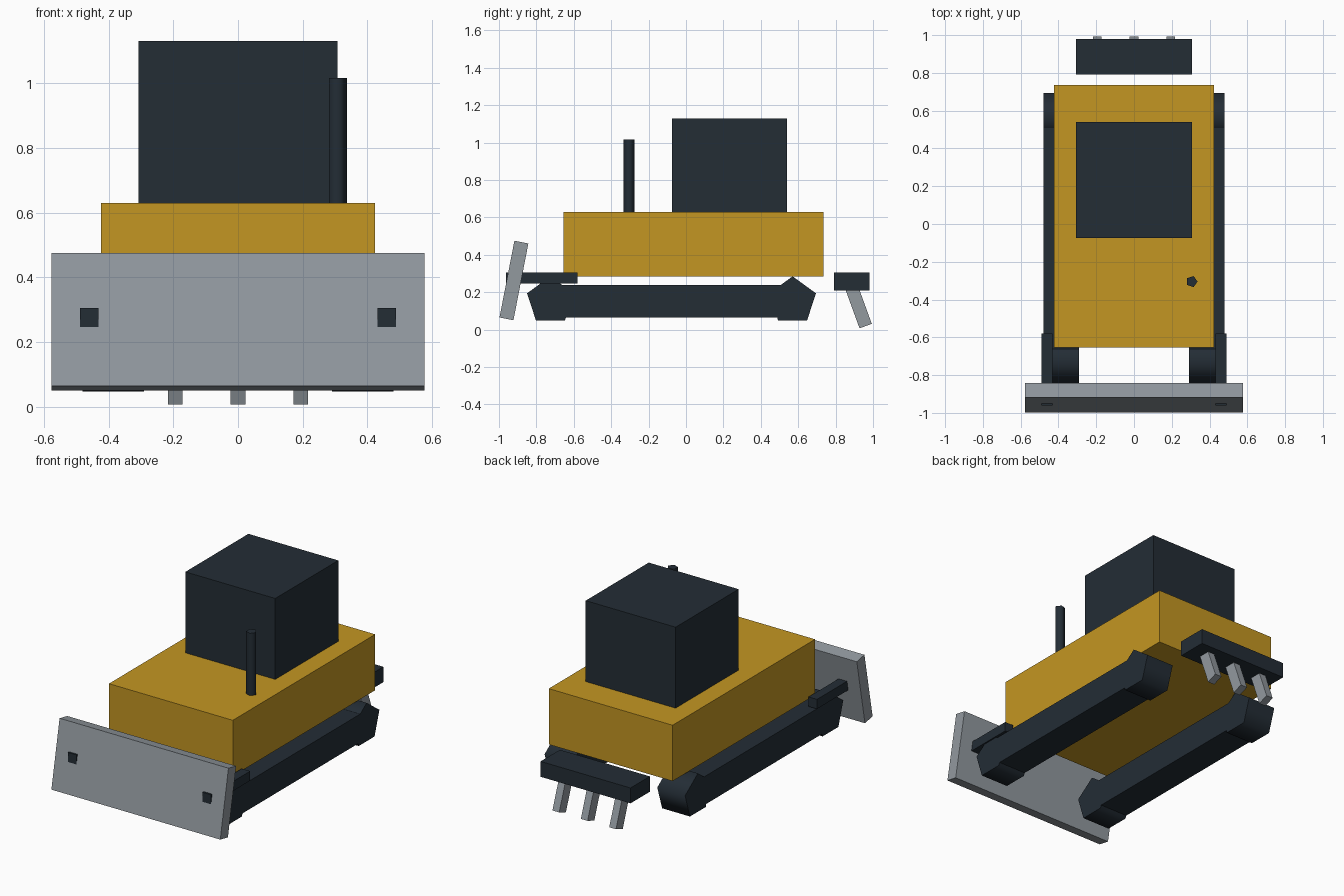
import bpy
import math
from mathutils import Vector

cube = bpy.data.objects.get("Cube")
if cube:
    bpy.data.objects.remove(cube, do_unlink=True)


def make_material(name, rgb):
    mat = bpy.data.materials.new(name)
    mat.use_nodes = True
    colour = (*rgb, 1.0)
    mat.diffuse_color = colour
    for node in mat.node_tree.nodes:
        if node.type == 'BSDF_PRINCIPLED':
            node.inputs["Base Color"].default_value = colour
    return mat


YELLOW = make_material("machine yellow", (0.55, 0.305, 0.016))
DARK = make_material("dark slate", (0.017, 0.026, 0.036))
STEEL = make_material("steel grey", (0.287, 0.319, 0.347))


def box(name, low, high, mat, tilt=0.0):
    """Box between two corners, tilted about its own x axis."""
    low, high = Vector(low), Vector(high)
    bpy.ops.mesh.primitive_cube_add(size=1, location=(low + high) / 2,
                                    rotation=(math.radians(tilt), 0, 0))
    obj = bpy.context.object
    obj.name = name
    obj.scale = high - low
    bpy.ops.object.transform_apply(location=False, rotation=False, scale=True)
    obj.data.materials.append(mat)
    return obj


def five_sided(name, radius, length, centre, rotation, mat):
    """Five-sided cylinder with smooth sides and sharp caps."""
    bpy.ops.mesh.primitive_cylinder_add(vertices=5, radius=radius, depth=length,
                                        location=centre, rotation=rotation)
    obj = bpy.context.object
    obj.name = name
    obj.data.materials.append(mat)
    bpy.ops.object.shade_smooth_by_angle(angle=math.radians(80))
    return obj


# Hull, cab and exhaust
box("hull", (-0.423, -0.655, 0.285), (0.423, 0.735, 0.63), YELLOW)
box("cab", (-0.307, -0.075, 0.63), (0.307, 0.54, 1.13), DARK)
five_sided("exhaust", 0.0305, 0.395, (0.306, -0.305, 0.818),
           (0, 0, -math.pi / 2), DARK)

# Tracks with end wheels, and blade push arms
for side, s in (("left", 1), ("right", -1)):
    x = s * 0.385
    box(side + "_track", (x - 0.095, -0.725, 0.065), (x + 0.095, 0.57, 0.24), DARK)
    for end, y in (("front", -0.725), ("rear", 0.57)):
        # rotated so that one corner points straight up
        five_sided(f"{side}_{end}_wheel", 0.131, 0.19, (x, y, 0.154),
                   (math.pi / 2, 0, math.pi / 2), DARK)
    arm_x = s * 0.46
    box(side + "_push_arm", (arm_x - 0.029, -0.962, 0.246),
        (arm_x + 0.029, -0.58, 0.305), DARK)

# Dozer blade, leaning back at the top
box("blade", (-0.577, -0.958, 0.054), (0.577, -0.882, 0.472), STEEL, tilt=-11)

# Ripper bar and its three teeth
box("ripper_bar", (-0.307, 0.792, 0.21), (0.307, 0.98, 0.305), DARK)
for i, x in enumerate((-0.194, 0, 0.194)):
    box(f"ripper_tooth_{i + 1}", (x - 0.023, 0.884, 0.012),
        (x + 0.023, 0.954, 0.255), STEEL, tilt=20)
